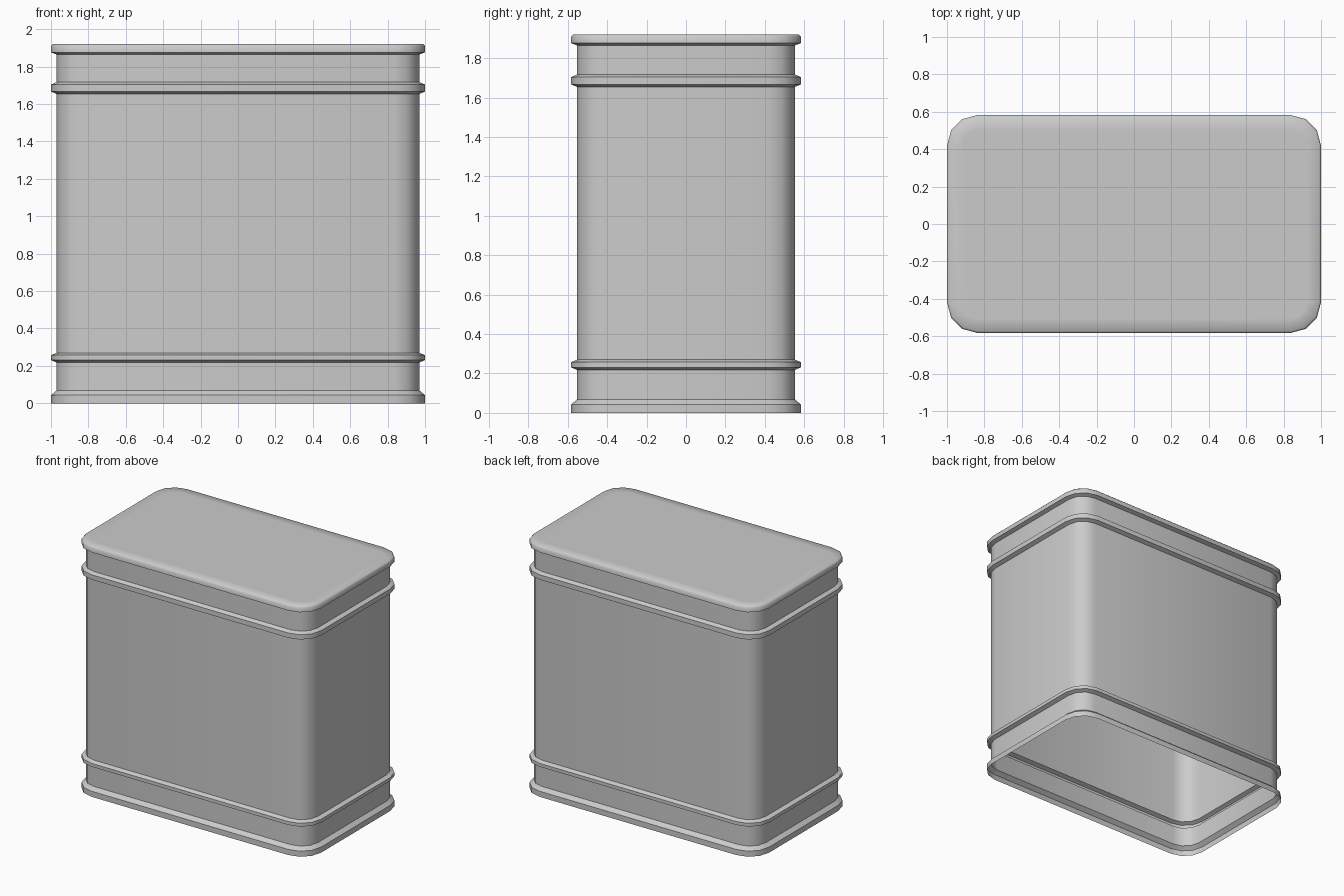
import bpy
import bmesh
from math import cos, sin, pi, radians

old = bpy.data.objects.get("Cube")
if old:
    bpy.data.objects.remove(old, do_unlink=True)

HALF_X, HALF_Y, RADIUS = 1.0, 0.583, 0.165
CORNER_STEPS = 3
WALL = 0.03      # how far the wall sits inside the bands
HEIGHT = 1.92

grey = bpy.data.materials.new("plain grey")
grey.use_nodes = True
colour = (0.6, 0.6, 0.6, 1)
grey.diffuse_color = colour
grey.node_tree.nodes["Principled BSDF"].inputs["Base Color"].default_value = colour


def ring(bm, inset, z):
    """Rounded rectangle of vertices, inset from the widest outline."""
    cx, cy, r = HALF_X - RADIUS, HALF_Y - RADIUS, RADIUS - inset
    verts = []
    for quarter, (sx, sy) in enumerate(((1, 1), (-1, 1), (-1, -1), (1, -1))):
        for step in range(CORNER_STEPS + 1):
            a = (quarter + step / CORNER_STEPS) * pi / 2
            verts.append(bm.verts.new((sx * cx + r * cos(a), sy * cy + r * sin(a), z)))
    return verts


def band(bottom, top, bevel):
    """Profile of a raised band pressed out of the wall."""
    return [(WALL, bottom), (0, bottom + bevel), (0, top - bevel), (WALL, top)]


# Profile from the open foot up to the lid
profile = [(0, 0), (0, 0.043), (WALL, 0.068)]
profile += band(0.218, 0.27, 0.013)
profile += band(1.654, 1.717, 0.013)
profile += [(WALL, 1.865), (0, 1.876), (0, HEIGHT - 0.01), (0.01, HEIGHT), (0.08, HEIGHT)]

# Thin shell: loft the rings, close the lid, leave the bottom open
bm = bmesh.new()
rings = [ring(bm, inset, z) for inset, z in profile]
for low, high in zip(rings, rings[1:]):
    for i in range(len(low)):
        j = (i + 1) % len(low)
        bm.faces.new((low[i], low[j], high[j], high[i]))
bm.faces.new(rings[-1])

mesh = bpy.data.meshes.new("tin_shell")
bm.to_mesh(mesh)
bm.free()
mesh.materials.append(grey)
shell = bpy.data.objects.new("tin_shell", mesh)
bpy.context.collection.objects.link(shell)

# Smooth corners, crisp band edges
bpy.ops.object.select_all(action="DESELECT")
shell.select_set(True)
bpy.context.view_layer.objects.active = shell
bpy.ops.object.shade_smooth_by_angle(angle=radians(47))
